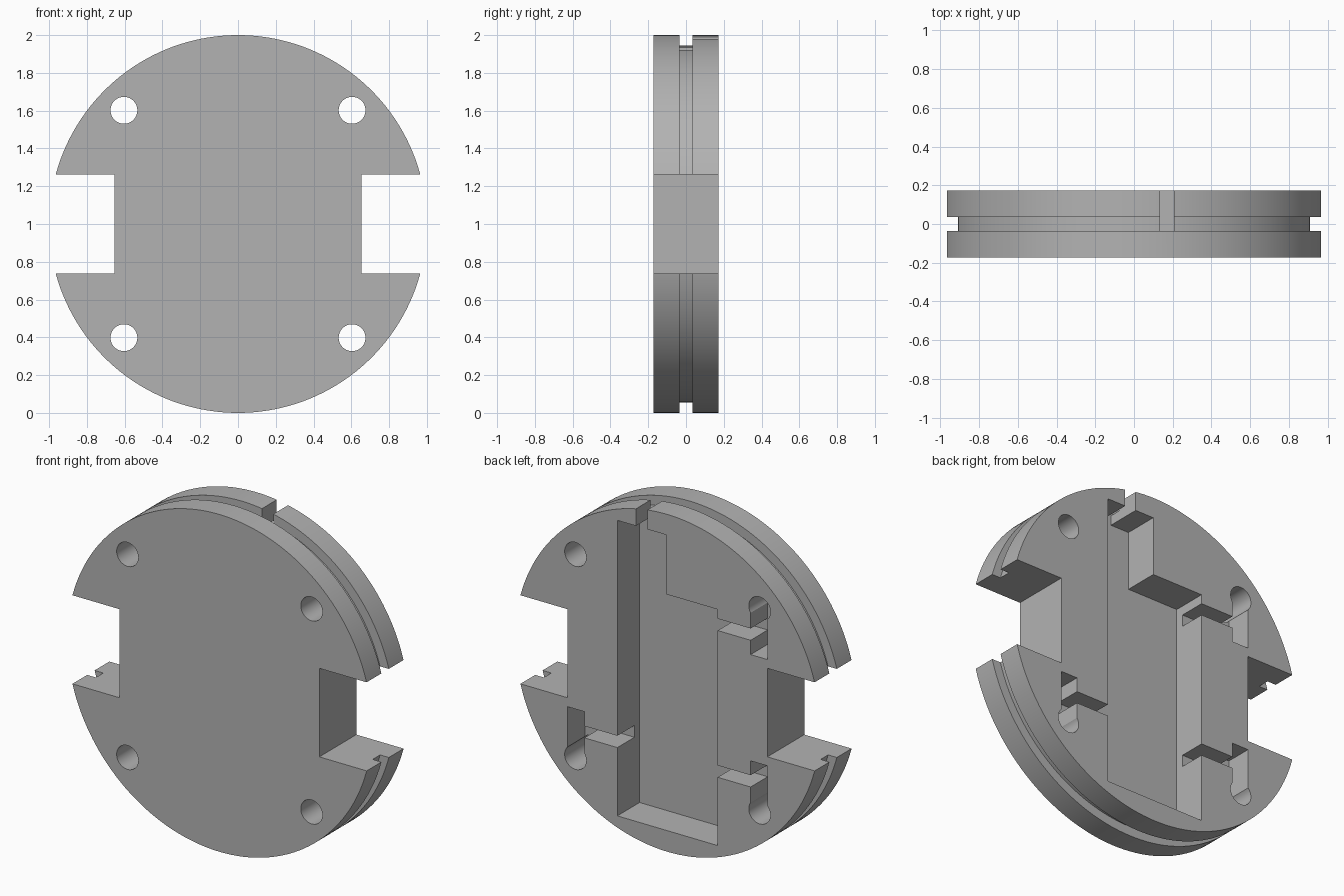
import bpy, bmesh, math

cube = bpy.data.objects.get("Cube")
if cube:
    bpy.data.objects.remove(cube, do_unlink=True)

HALF = 0.173            # half thickness of the plate
GROOVE = 0.035          # half width of the rim groove
POCKET_Y = -0.035       # floor of the rear pocket
CHANNEL_Y = 0.013       # floor of the rear wire channels
OUT = 0.3               # beyond either face

grey = bpy.data.materials.new("plain_grey")
grey.use_nodes = True
colour = (0.45, 0.45, 0.45, 1)
grey.diffuse_color = colour
grey.node_tree.nodes["Principled BSDF"].inputs["Base Color"].default_value = colour


def make_object(name, bm):
    bmesh.ops.recalc_face_normals(bm, faces=bm.faces)
    mesh = bpy.data.meshes.new(name)
    bm.to_mesh(mesh)
    bm.free()
    mesh.materials.append(grey)
    obj = bpy.data.objects.new(name, mesh)
    bpy.context.collection.objects.link(obj)
    return obj


def prism(name, outline, y0, y1):
    """Extrude an (x, z) outline from y0 to y1."""
    bm = bmesh.new()
    face = bm.faces.new([bm.verts.new((x, y0, z)) for x, z in outline])
    new = bmesh.ops.extrude_face_region(bm, geom=[face])["geom"]
    moved = [v for v in new if isinstance(v, bmesh.types.BMVert)]
    bmesh.ops.translate(bm, verts=moved, vec=(0, y1 - y0, 0))
    return make_object(name, bm)


def box(name, x0, x1, z0, z1, y0=-OUT, y1=OUT):
    return prism(name, [(x0, z0), (x1, z0), (x1, z1), (x0, z1)], y0, y1)


def circle(x, z, r, n):
    return [(x + r * math.cos(math.tau * i / n), z + r * math.sin(math.tau * i / n))
            for i in range(n)]


def cut(target, cutter):
    mod = target.modifiers.new("cut", "BOOLEAN")
    mod.operation = "DIFFERENCE"
    mod.solver = "EXACT"
    mod.object = cutter
    bpy.context.view_layer.objects.active = target
    bpy.ops.object.modifier_apply(modifier=mod.name)
    bpy.data.objects.remove(cutter, do_unlink=True)


# Round plate with a groove around the rim, as stacked rings
SEGMENTS = 160
bm = bmesh.new()
profile = [(1, -HALF), (1, -GROOVE), (0.945, -GROOVE),
           (0.945, GROOVE), (1, GROOVE), (1, HALF)]
rings = [[bm.verts.new((x, y, z)) for x, z in circle(0, 1, r, SEGMENTS)]
         for r, y in profile]
for a, b in zip(rings, rings[1:]):
    for i in range(SEGMENTS):
        j = (i + 1) % SEGMENTS
        bm.faces.new((a[i], a[j], b[j], b[i]))
bm.faces.new(rings[0])
bm.faces.new(rings[-1])
plate = make_object("grooved_plate", bm)

# Side slots and the four through holes
for side in (-1, 1):
    x0, x1 = sorted((side * 0.655, side * 1.2))
    cut(plate, box("slot_cutter", x0, x1, 0.738, 1.263))
    for z in (0.398, 1.602):
        cut(plate, prism("hole_cutter", circle(side * 0.604, z, 0.071, 48), -OUT, OUT))

# Stepped rear pocket, with a notch leading out through the top rim
pocket = [(-0.329, 0.125), (0.329, 0.125), (0.329, 1.877), (0.207, 1.877),
          (0.207, 2.1), (0.133, 2.1), (0.133, 1.877), (0.01, 1.877),
          (0.01, 1.525), (-0.329, 1.525)]
cut(plate, prism("pocket_cutter", pocket, POCKET_Y, OUT))

# Wire channels joining three of the holes to the pocket
for side, up in ((-1, 1), (-1, -1), (1, -1)):
    def span(a, b, sign, mid=0):
        return sorted((mid + sign * a, mid + sign * b))
    cut(plate, box("channel_cutter", *span(0.3, 0.6, side),
                   *span(0.4, 0.47, up, 1), CHANNEL_Y, OUT))
    cut(plate, box("channel_cutter", *span(0.545, 0.655, side),
                   *span(0.315, 0.602, up, 1), CHANNEL_Y, OUT))

# Smooth rim and holes, crisp edges
bpy.ops.object.select_all(action="DESELECT")
plate.select_set(True)
bpy.context.view_layer.objects.active = plate
bpy.ops.object.shade_smooth_by_angle(angle=math.radians(30))
